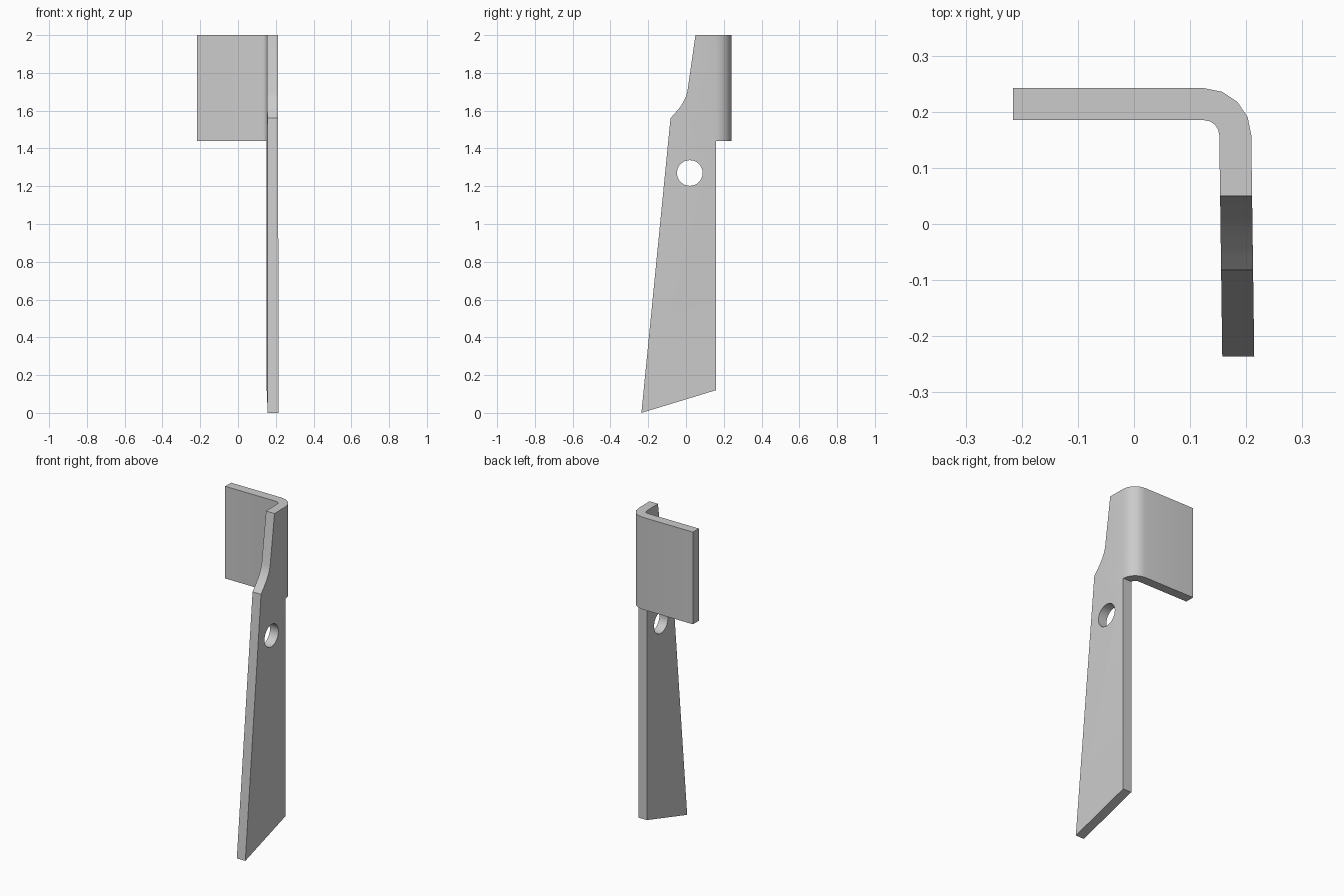
import bpy, bmesh
from math import sin, cos, pi

if "Cube" in bpy.data.objects:
    bpy.data.objects.remove(bpy.data.objects["Cube"])

T, Y0, CX = 0.057, 0.158, 0.125      # sheet thickness, bend start, bend centre x
Z_LOW, Z_TOP, R_IN = 1.44, 2.0, 0.027
SEGS = 4

# blade outline (y, z), ending with the edge that meets the bend
blade = [(0.05, Z_TOP), (0.007, 1.70), (-0.002, 1.67), (-0.016, 1.642),
         (-0.034, 1.615), (-0.055, 1.59), (-0.082, 1.56),
         (-0.236, 0.0), (Y0, 0.12), (Y0, Z_LOW), (Y0, Z_TOP)]


def sheet_side(offset):
    """Vertices of one side of the folded sheet."""
    r = R_IN + offset
    pts = [(CX + r + 0.0135 * (Y0 - y), y, z) for y, z in blade]
    cols = [(CX + r * cos(i * pi / 2 / SEGS), Y0 + r * sin(i * pi / 2 / SEGS))
            for i in range(1, SEGS + 1)]
    cols.append((-0.216, cols[-1][1]))   # free end of the flange
    for x, y in cols:
        pts += [(x, y, Z_LOW), (x, y, Z_TOP)]
    return pts


# folded bracket: blade, bend and flange in one closed sheet
nb = len(blade)
faces = [list(range(nb))]
for k in range(SEGS + 1):
    a = nb - 2 + 2 * k
    faces.append([a + 1, a, a + 2, a + 3])

bm = bmesh.new()
sides = [[bm.verts.new(p) for p in sheet_side(o)] for o in (0, T)]
for side in sides:
    for f in faces:
        bm.faces.new([side[i] for i in f])
edges = [(f[i - 1], f[i]) for f in faces for i in range(len(f))]
for a, b in edges:
    if (b, a) not in edges:              # rim around the outline
        bm.faces.new([sides[0][a], sides[0][b], sides[1][b], sides[1][a]])
bmesh.ops.recalc_face_normals(bm, faces=bm.faces)
mesh = bpy.data.meshes.new("folded_bracket")
bm.to_mesh(mesh)
bm.free()
bracket = bpy.data.objects.new("folded_bracket", mesh)
bpy.context.collection.objects.link(bracket)

# round bolt hole through the blade
bpy.ops.mesh.primitive_cylinder_add(vertices=32, radius=0.068, depth=0.4,
                                    location=(0.18, 0.02, 1.27),
                                    rotation=(0, pi / 2, 0))
cutter = bpy.context.object
cutter.name = "hole_cutter"
cutter.hide_render = True
cut = bracket.modifiers.new("hole", 'BOOLEAN')
cut.operation = 'DIFFERENCE'
cut.solver = 'EXACT'
cut.object = cutter

bpy.ops.object.select_all(action='DESELECT')
bracket.select_set(True)
bpy.context.view_layer.objects.active = bracket
bpy.ops.object.modifier_apply(modifier=cut.name)
bpy.data.objects.remove(cutter)
bpy.ops.object.shade_smooth_by_angle(angle=pi / 6)
